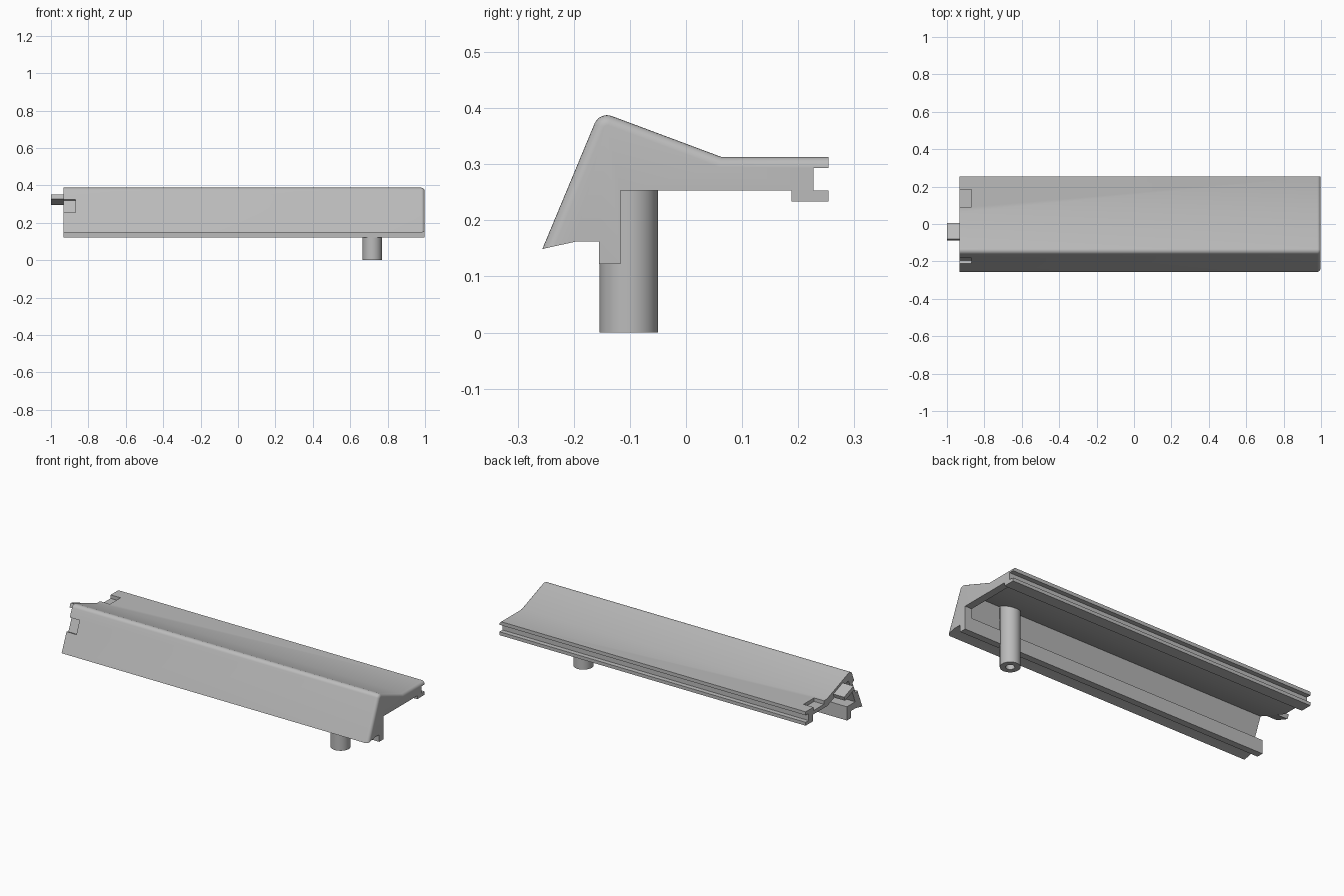
import bpy, bmesh, math
from mathutils import Vector

old = bpy.data.objects.get("Cube")
if old:
    bpy.data.objects.remove(old)

grey = bpy.data.materials.new("light grey")
grey.use_nodes = True
colour = (0.5, 0.5, 0.5, 1)
grey.diffuse_color = colour
grey.node_tree.nodes["Principled BSDF"].inputs["Base Color"].default_value = colour


def make_object(name, bm):
    bmesh.ops.recalc_face_normals(bm, faces=bm.faces)
    mesh = bpy.data.meshes.new(name)
    bm.to_mesh(mesh)
    bm.free()
    mesh.materials.append(grey)
    obj = bpy.data.objects.new(name, mesh)
    bpy.context.collection.objects.link(obj)
    return obj


def prism(name, outline, x0, x1, rounded=0):
    """Extrude a (y, z) outline along x; round the far end of its first edges."""
    bm = bmesh.new()
    near = [bm.verts.new((x0, y, z)) for y, z in outline]
    far = [bm.verts.new((x1, y, z)) for y, z in outline]
    bm.faces.new(near)
    bm.faces.new(far)
    n = len(outline)
    for i in range(n):
        j = (i + 1) % n
        bm.faces.new((near[i], near[j], far[j], far[i]))
    bmesh.ops.recalc_face_normals(bm, faces=bm.faces)
    if rounded:
        rim = [bm.edges.get((far[i], far[i + 1])) for i in range(rounded)]
        bmesh.ops.bevel(bm, geom=rim, offset=0.018, segments=5, profile=0.5,
                        affect='EDGES', clamp_overlap=False)
    return make_object(name, bm)


def cylinder(name, x, y, z0, z1, radius):
    bm = bmesh.new()
    bmesh.ops.create_cone(bm, cap_ends=True, segments=48, radius1=radius,
                          radius2=radius, depth=z1 - z0)
    bmesh.ops.translate(bm, verts=bm.verts, vec=(x, y, (z0 + z1) / 2))
    return make_object(name, bm)


def select(obj):
    bpy.ops.object.select_all(action='DESELECT')
    obj.select_set(True)
    bpy.context.view_layer.objects.active = obj


def cut(obj, cutter):
    cutter.hide_render = True
    mod = obj.modifiers.new("cut", 'BOOLEAN')
    mod.operation = 'DIFFERENCE'
    mod.solver = 'EXACT'
    mod.object = cutter
    select(obj)
    bpy.ops.object.modifier_apply(modifier=mod.name)
    bpy.data.objects.remove(cutter)


# Key lines of the cross-section
toe = Vector((-0.256, 0.149))
ridge = Vector((-0.154, 0.394))
valley = Vector((0.063, 0.313))
up = (ridge - toe).normalized()
down = (valley - ridge).normalized()
n_front = Vector((-up.y, up.x))
n_back = Vector((-down.y, down.x))
END, CAP, OPEN = 0.998, 0.955, -0.932

# Rounded ridge
R = 0.024
mitre = (n_front + n_back) / (1 + n_front.dot(n_back))
centre = ridge - mitre * R
a0 = math.atan2(n_front.y, n_front.x)
a1 = math.atan2(n_back.y, n_back.x)
arc = [centre + R * Vector((math.cos(a), math.sin(a)))
       for a in (a0 + (a1 - a0) * i / 8 for i in range(9))]

# Main cover with its rail, hook and capped end
chain = [toe, *arc, valley, (0.254, 0.313)]
under = [(0.254, 0.293), (0.227, 0.293), (0.227, 0.253), (0.254, 0.253),
         (0.254, 0.234), (0.188, 0.234), (0.188, 0.253), (-0.117, 0.253),
         (-0.117, 0.122), (-0.155, 0.122), (-0.155, 0.162), (-0.197, 0.162)]
cover = prism("cover", chain + under, OPEN, END, rounded=len(chain) - 1)

# Hollow inside, open at one end and underneath
WALL = 0.04
peak = ridge - mitre * WALL
low = peak - up * ((peak.y - 0.2) / up.y)
knee = peak + down * ((0.272 - peak.y) / down.y)
cut(cover, prism("cavity", [low, peak, knee, (0.187, 0.272), (0.187, 0.243),
                            (-0.1, 0.243), (-0.1, 0.2)], -1.1, CAP))

# Shallow recesses at the open end
lo = toe + up * ((0.255 - toe.y) / up.y)
hi = toe + up * ((0.325 - toe.y) / up.y)
d = n_front * 0.018
cut(cover, prism("front_recess", [lo - d, hi - d, hi + d, lo + d], -1.1, -0.87))
cut(cover, prism("top_recess", [(0.09, 0.293), (0.185, 0.293), (0.185, 0.35),
                                (0.09, 0.35)], -1.1, -0.87))

# Joining tab under the back slope
start = ridge + down * 0.085 - n_back * 0.0145
tab = prism("joining_tab", [start, start + down * 0.09,
                            start + down * 0.09 - n_back * 0.025,
                            start - n_back * 0.025], -1.0, -0.9)

# Support peg with a blind hole
peg = cylinder("support_peg", 0.718, -0.102, 0, 0.34, 0.052)
cut(peg, cylinder("peg_hole", 0.718, -0.102, -0.1, 0.12, 0.023))

for part in (cover, tab, peg):
    select(part)
    bpy.ops.object.shade_smooth_by_angle(angle=math.radians(30))
